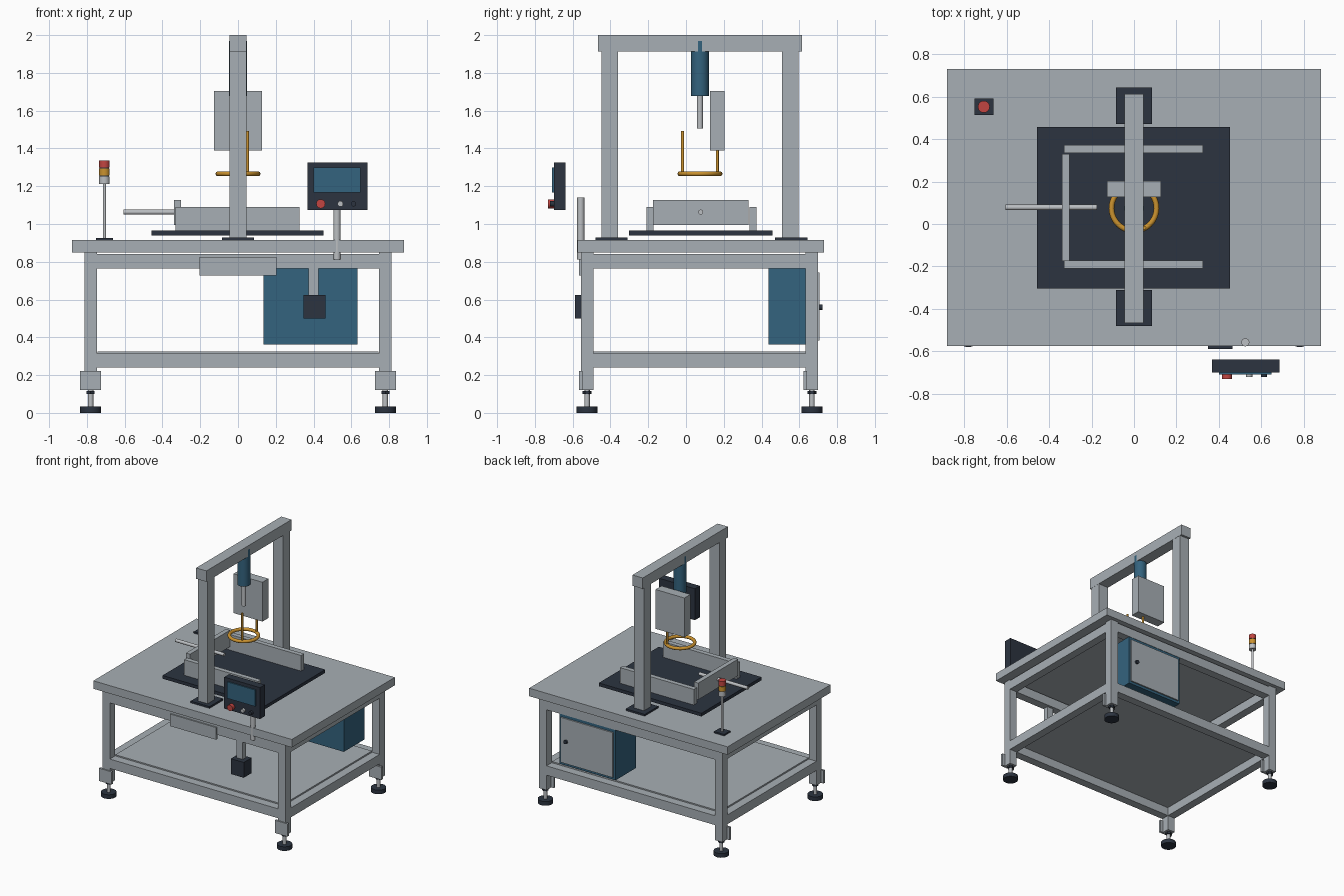
import bpy
import math

if "Cube" in bpy.data.objects:
    bpy.data.objects.remove(bpy.data.objects["Cube"])


def material(name, rgb):
    m = bpy.data.materials.new(name)
    m.diffuse_color = (*rgb, 1)
    m.use_nodes = True
    m.node_tree.nodes["Principled BSDF"].inputs["Base Color"].default_value = m.diffuse_color
    return m


GREY = material("light grey", (0.39, 0.43, 0.46))
STEEL = material("bright steel", (0.50, 0.52, 0.54))
DARK = material("dark slate", (0.025, 0.034, 0.051))
BLUE = material("steel blue", (0.034, 0.125, 0.21))
AMBER = material("amber", (0.60, 0.29, 0.028))
RED = material("red", (0.54, 0.06, 0.053))


def finish(name, mat, smooth=False):
    ob = bpy.context.object
    ob.name = name
    ob.data.materials.append(mat)
    if smooth:
        bpy.ops.object.shade_smooth_by_angle(angle=math.radians(40))
    return ob


def box(name, x, y, z, mat):
    """Box from (min, max) pairs on each axis."""
    bpy.ops.mesh.primitive_cube_add(size=1, location=[sum(p) / 2 for p in (x, y, z)])
    ob = bpy.context.object
    ob.scale = [p[1] - p[0] for p in (x, y, z)]
    bpy.ops.object.transform_apply(location=False, rotation=False, scale=True)
    return finish(name, mat)


def rod(name, start, axis, length, r, mat, sides=24):
    """Cylinder starting at a point and running along +axis."""
    loc = list(start)
    loc["xyz".index(axis)] += length / 2
    rot = {"x": (0, math.pi / 2, 0), "y": (math.pi / 2, 0, 0), "z": (0, 0, 0)}[axis]
    bpy.ops.mesh.primitive_cylinder_add(vertices=sides, radius=r, depth=length,
                                        location=loc, rotation=rot)
    return finish(name, mat, True)


# Table frame: top, legs with levelling feet, rails and shelf
box("table_top", (-0.88, 0.88), (-0.575, 0.73), (0.85, 0.914), GREY)
LEG_Y = {"front": (-0.557, -0.49), "back": (0.633, 0.70)}
for side, sx in (("left", -1), ("right", 1)):
    cx = sx * 0.78
    for end, ly in LEG_Y.items():
        tag = f"{end}_{side}"
        cy = sum(ly) / 2
        box("leg_" + tag, (cx - 0.033, cx + 0.033), ly, (0.12, 0.85), GREY)
        box("foot_bracket_" + tag, (cx - 0.056, cx + 0.056),
            (ly[0] - 0.01, ly[0] + 0.008), (0.12, 0.222), GREY)
        rod("foot_stem_" + tag, (cx, cy, 0.03), "z", 0.095, 0.014, STEEL, 16)
        rod("foot_nut_" + tag, (cx, cy, 0.10), "z", 0.016, 0.024, DARK, 6)
        rod("foot_pad_" + tag, (cx, cy, 0), "z", 0.033, 0.056, DARK, 24)

for level, z in (("upper", (0.765, 0.84)), ("lower", (0.24, 0.315))):
    for end, ly in LEG_Y.items():
        box(f"{level}_rail_{end}", (-0.747, 0.747), ly, z, GREY)
    for side, sx in (("left", -1), ("right", 1)):
        xs = sorted((sx * 0.747, sx * 0.813))
        box(f"{level}_rail_{side}", xs, (-0.49, 0.633), z, GREY)
box("shelf", (-0.745, 0.745), (-0.49, 0.633), (0.308, 0.325), GREY)
box("front_tray", (-0.204, 0.204), (-0.567, -0.55), (0.728, 0.825), GREY)

# Gantry
for end, py, by in (("front", (-0.447, -0.36), (-0.48, -0.31)),
                    ("back", (0.507, 0.595), (0.47, 0.643))):
    box("gantry_base_" + end, (-0.084, 0.084), by, (0.914, 0.928), DARK)
    box("gantry_post_" + end, (-0.044, 0.044), py, (0.928, 1.915), GREY)
box("gantry_beam", (-0.0455, 0.0455), (-0.465, 0.613), (1.913, 2.0), GREY)

# Press cylinder, backing box and guide ring
CY = 0.074
rod("press_cylinder", (0, CY, 1.677), "z", 0.291, 0.047, BLUE, 32)
rod("press_rod", (0, CY, 1.505), "z", 0.18, 0.016, STEEL)
box("sensor_box", (-0.128, 0.128), (0.127, 0.203), (1.39, 1.705), GREY)
bpy.ops.mesh.primitive_torus_add(major_radius=0.106, minor_radius=0.013, major_segments=40,
                                 minor_segments=10, location=(0, CY, 1.266))
finish("guide_ring", AMBER, True)
for i, s in enumerate((-1, 1)):
    rod(f"ring_hanger_{i}", (0.05, CY + s * 0.092, 1.266), "z", 0.227, 0.008, AMBER, 12)

# Work plate with clamping frame
box("work_plate", (-0.457, 0.453), (-0.303, 0.457), (0.94, 0.966), DARK)
box("clamp_front", (-0.33, 0.325), (-0.21, -0.172), (0.966, 1.091), GREY)
box("clamp_back", (-0.33, 0.325), (0.335, 0.373), (0.966, 1.091), GREY)
box("clamp_pusher", (-0.34, -0.303), (-0.174, 0.33), (0.995, 1.128), GREY)
rod("pusher_rod", (-0.605, 0.078, 1.063), "x", 0.43, 0.013, STEEL)

# Control panel
box("panel_housing", (0.368, 0.685), (-0.70, -0.638), (1.073, 1.325), DARK)
box("panel_screen", (0.401, 0.648), (-0.709, -0.70), (1.167, 1.299), BLUE)
rod("stop_button", (0.438, -0.73, 1.107), "y", 0.032, 0.024, RED)
rod("start_button", (0.542, -0.72, 1.107), "y", 0.022, 0.015, STEEL)
rod("mode_button", (0.612, -0.72, 1.107), "y", 0.022, 0.014, DARK)
rod("panel_post", (0.524, -0.557, 0.813), "z", 0.327, 0.019, STEEL)

# Switch box hanging from the front rail
box("switch_hanger", (0.373, 0.427), (-0.55, -0.51), (0.61, 0.78), GREY)
box("switch_box", (0.348, 0.463), (-0.588, -0.49), (0.50, 0.623), DARK)

# Electrical cabinet
box("cabinet", (0.136, 0.633), (0.437, 0.697), (0.362, 0.765), BLUE)
box("cabinet_door", (0.155, 0.617), (0.697, 0.708), (0.382, 0.742), GREY)
rod("door_knob", (0.568, 0.705, 0.56), "y", 0.017, 0.015, DARK, 16)

# Signal tower
TX, TY = -0.707, 0.552
box("tower_base", (TX - 0.045, TX + 0.045), (TY - 0.039, TY + 0.039), (0.914, 0.926), DARK)
rod("tower_pole", (TX, TY, 0.926), "z", 0.29, 0.009, STEEL, 16)
for name, z, mat in (("white", 1.213, STEEL), ("amber", 1.256, AMBER), ("red", 1.299, RED)):
    rod("tower_lamp_" + name, (TX, TY, z), "z", 0.038, 0.028, mat)
rod("tower_core", (TX, TY, 1.213), "z", 0.10, 0.025, DARK)
